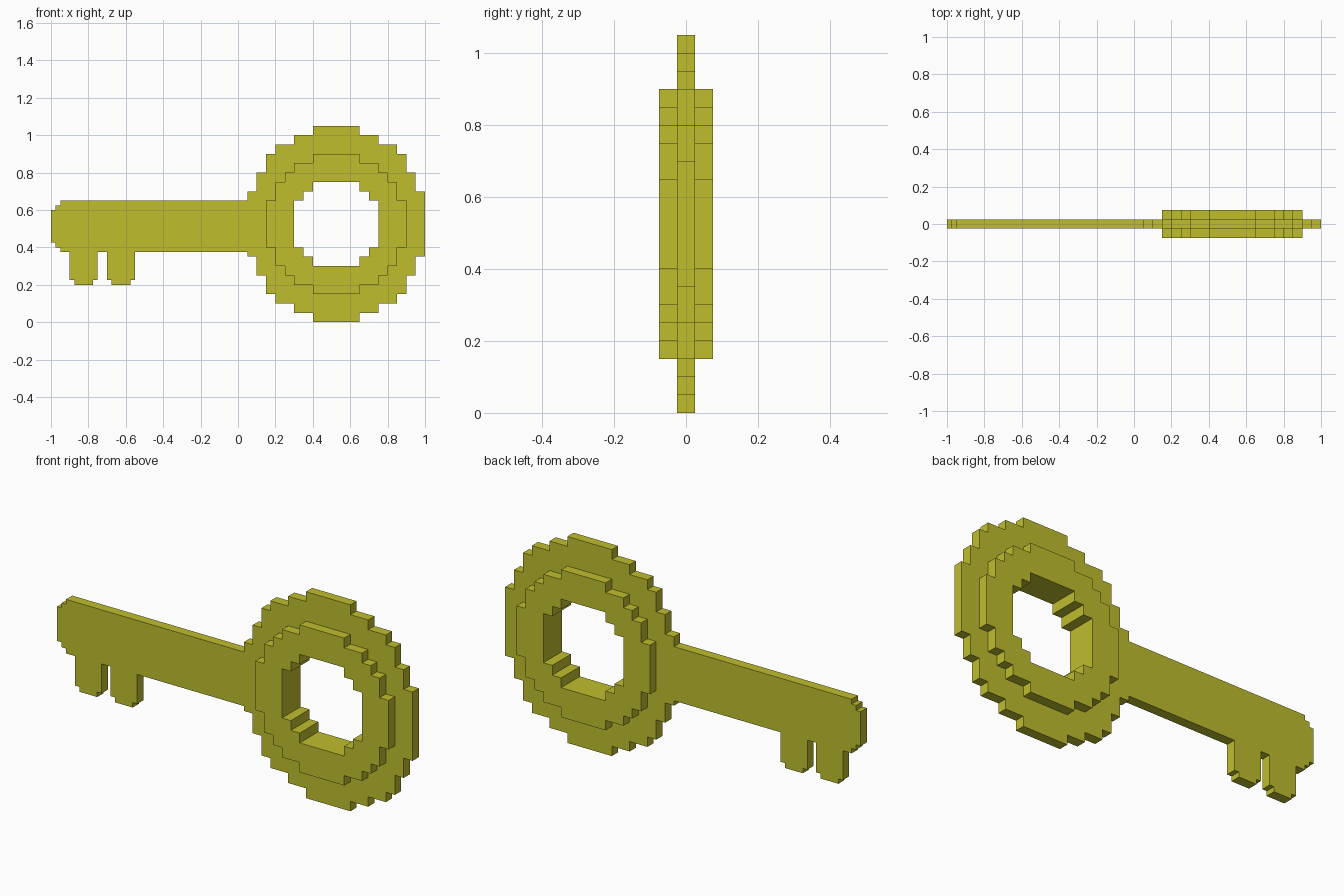
import bpy
import bmesh
import math
from mathutils import Matrix

if "Cube" in bpy.data.objects:
    bpy.data.objects.remove(bpy.data.objects["Cube"], do_unlink=True)

COLOUR = (0.52, 0.515, 0.027, 1.0)
gold = bpy.data.materials.new("yellow_gold")
gold.use_nodes = True
gold.diffuse_color = COLOUR
gold.node_tree.nodes["Principled BSDF"].inputs["Base Color"].default_value = COLOUR

CENTRE = 0.525  # ring centre in both x and z


def stepped_ring(steps):
    """Closed staircase outline from (half width, half height) steps, widest first.
    Starts at the upper left corner and runs clockwise to the lower left one."""
    quarter = []  # upper right corner, from the top down
    for i in range(len(steps) - 1, -1, -1):
        w, h = steps[i]
        quarter.append((w, h))
        if i:
            quarter.append((steps[i - 1][0], h))
    # move each inner corner down to the height of the next wider step
    quarter = [(w, h) if k % 2 == 0 else (quarter[k - 1][0], quarter[k + 1][1])
               for k, (w, h) in enumerate(quarter)]
    top = [(-w, h) for w, h in reversed(quarter)] + quarter
    bottom = [(w, -h) for w, h in reversed(top)]
    return [(CENTRE + x, CENTRE + z) for x, z in top + bottom]


def extruded(name, outlines, half_depth):
    """Fill the outlines (later ones are holes) and give them thickness along y."""
    curve = bpy.data.curves.new(name, 'CURVE')
    curve.dimensions = '2D'
    curve.fill_mode = 'BOTH'
    curve.extrude = half_depth
    for pts in outlines:
        spline = curve.splines.new('POLY')
        spline.points.add(len(pts) - 1)
        for p, (x, z) in zip(spline.points, pts):
            p.co = (x, z, 0, 1)
        spline.use_cyclic_u = True
    helper = bpy.data.objects.new(name + "_outline", curve)
    bpy.context.collection.objects.link(helper)
    bpy.context.view_layer.update()
    deps = bpy.context.evaluated_depsgraph_get()
    mesh = bpy.data.meshes.new_from_object(helper.evaluated_get(deps))
    bpy.data.objects.remove(helper, do_unlink=True)

    # weld, stand upright and merge the flat fill
    bm = bmesh.new()
    bm.from_mesh(mesh)
    bmesh.ops.remove_doubles(bm, verts=bm.verts, dist=1e-4)
    bm.transform(Matrix.Rotation(math.pi / 2, 4, 'X'))
    bmesh.ops.recalc_face_normals(bm, faces=bm.faces)
    for f in bm.faces:
        f.smooth = False
        f.material_index = 0
    bm.to_mesh(mesh)
    bm.free()
    mesh.name = name
    mesh.materials.clear()
    mesh.materials.append(gold)
    obj = bpy.data.objects.new(name, mesh)
    bpy.context.collection.objects.link(obj)
    return obj


def tooth(x0, x1, top=0.375, bottom=0.2, c=0.025):
    """Key tooth with notched lower corners, traced from right to left."""
    return [(x1, top), (x1, bottom + c), (x1 - c, bottom + c), (x1 - c, bottom),
            (x0 + c, bottom), (x0 + c, bottom + c), (x0, bottom + c), (x0, top)]


# staircase outlines of the bow
rim = stepped_ring([(0.475, 0.175), (0.425, 0.275), (0.375, 0.375),
                    (0.325, 0.425), (0.225, 0.475), (0.125, 0.525)])
collar = stepped_ring([(0.375, 0.125), (0.325, 0.225), (0.275, 0.275),
                       (0.225, 0.325), (0.125, 0.375)])
hole = stepped_ring([(0.225, 0.125), (0.175, 0.175), (0.125, 0.225)])

# shaft with two teeth and a stepped tip, joined to the left of the rim
shaft = ([(0.05, 0.375)] + tooth(-0.70, -0.55) + tooth(-0.90, -0.75)
         + [(-0.95, 0.375), (-0.95, 0.40), (-0.975, 0.40), (-0.975, 0.425),
            (-1.0, 0.425), (-1.0, 0.60), (-0.975, 0.60), (-0.975, 0.625),
            (-0.95, 0.625), (-0.95, 0.65), (0.05, 0.65)])

extruded("key_plate", [rim + shaft, collar], 0.025)
extruded("bow_collar", [collar, hole], 0.075)
